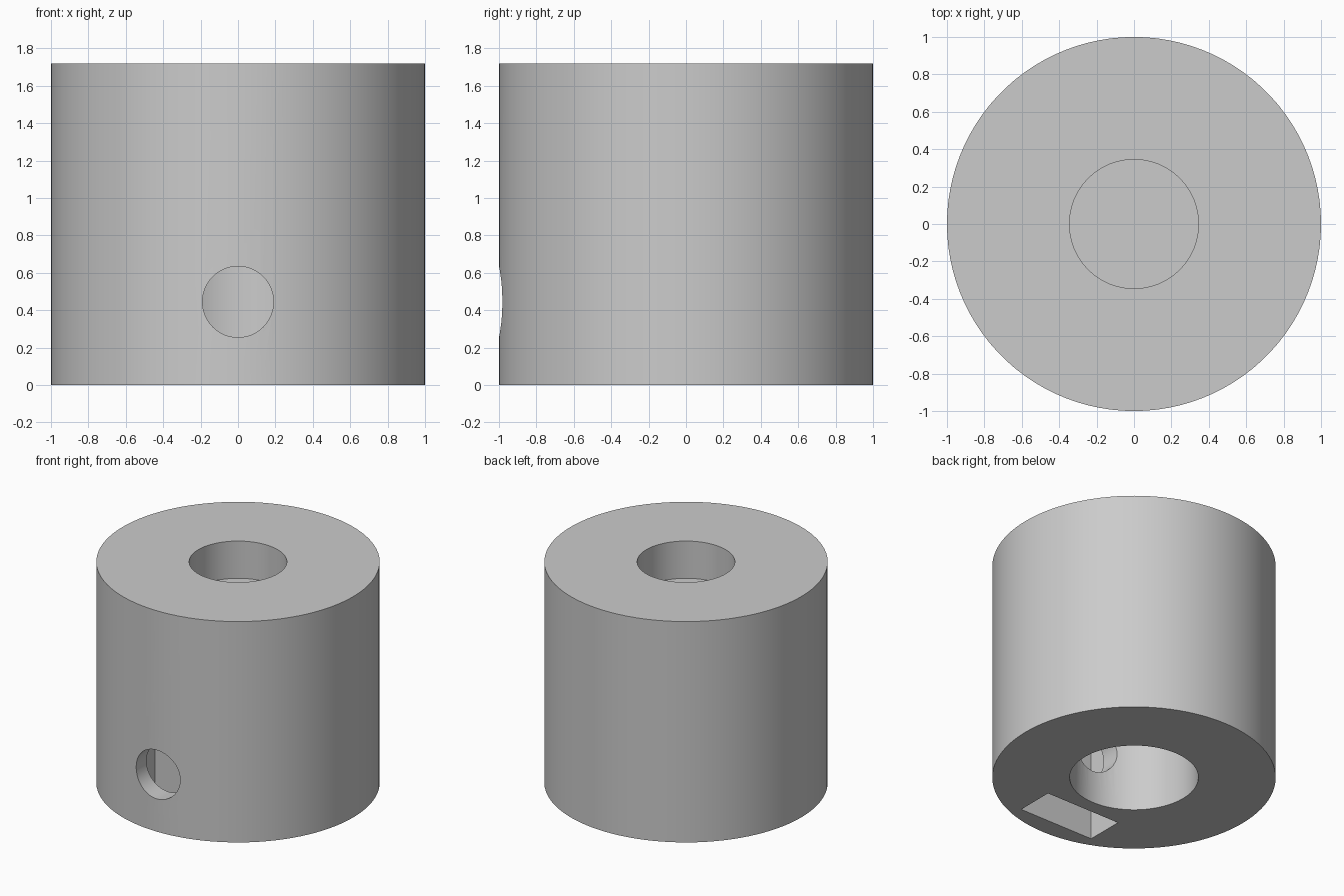
import bpy
import math

if "Cube" in bpy.data.objects:
    bpy.data.objects.remove(bpy.data.objects["Cube"])

HEIGHT = 1.72
HOLE_Z = 0.445

grey = bpy.data.materials.new("light grey")
grey.diffuse_color = (0.6, 0.6, 0.6, 1)
grey.use_nodes = True
grey.node_tree.nodes["Principled BSDF"].inputs["Base Color"].default_value = grey.diffuse_color


def cylinder(name, radius, start, end, verts, along_y=False, offset_z=0):
    """Cylinder between two positions on the z axis, or on a line along y."""
    mid = (start + end) / 2
    bpy.ops.mesh.primitive_cylinder_add(
        vertices=verts, radius=radius, depth=end - start,
        location=(0, mid, offset_z) if along_y else (0, 0, mid),
        rotation=(math.pi / 2 if along_y else 0, 0, 0))
    obj = bpy.context.object
    obj.name = name
    return obj


def box(name, low, high):
    bpy.ops.mesh.primitive_cube_add(
        size=1, location=[(a + b) / 2 for a, b in zip(low, high)])
    obj = bpy.context.object
    obj.name = name
    obj.scale = [b - a for a, b in zip(low, high)]
    return obj


# Solid round body
body = cylinder("knob_body", 1.0, 0, HEIGHT, 100)
body.data.materials.append(grey)

cutters = [
    # Shallow round recess in the top
    cylinder("top_recess", 0.345, HEIGHT - 0.29, HEIGHT + 0.2, 64),
    # Blind shaft bore from below
    cylinder("shaft_bore", 0.454, -0.2, 1.2, 64),
    # Nut slot open at the bottom
    box("nut_slot", (-0.322, -0.855, -0.2), (0.322, -0.56, 0.77)),
    # Set screw hole from the front into the bore
    cylinder("screw_hole", 0.19, -1.2, -0.2, 48, True, HOLE_Z),
]

# Cut every hole out of the body
for cutter in cutters:
    cutter.hide_render = True
    mod = body.modifiers.new(cutter.name, 'BOOLEAN')
    mod.operation = 'DIFFERENCE'
    mod.solver = 'EXACT'
    mod.object = cutter
    bpy.context.view_layer.objects.active = body
    bpy.ops.object.modifier_apply(modifier=mod.name)
for cutter in cutters:
    bpy.data.objects.remove(cutter, do_unlink=True)

# Smooth round walls with sharp rims
bpy.ops.object.select_all(action='DESELECT')
body.select_set(True)
bpy.context.view_layer.objects.active = body
bpy.ops.object.shade_smooth_by_angle(angle=math.radians(30))
